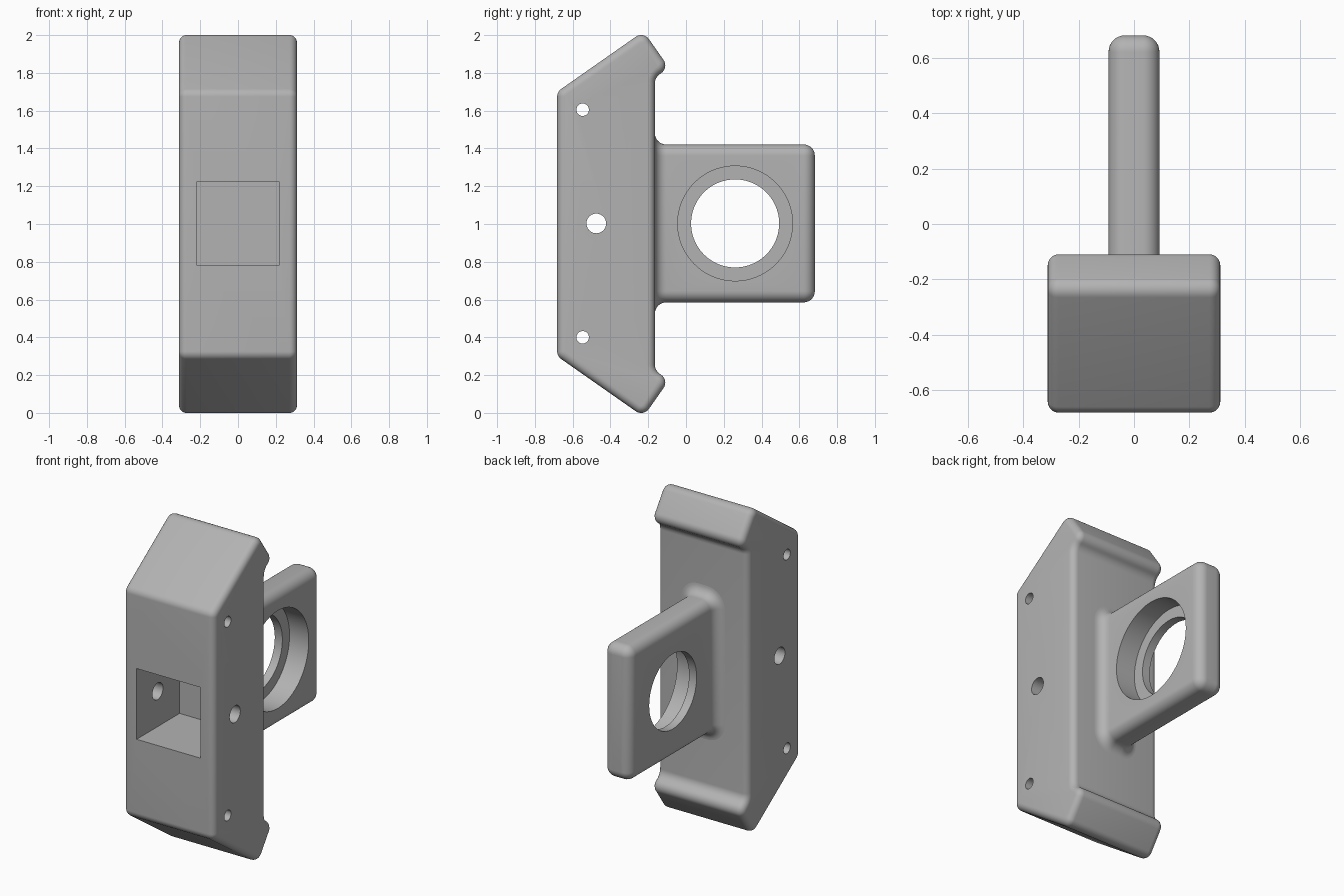
import bpy, bmesh, math
from mathutils import Vector, Matrix

if "Cube" in bpy.data.objects:
    bpy.data.objects.remove(bpy.data.objects["Cube"])

grey = bpy.data.materials.new("plain grey")
grey.use_nodes = True
COLOUR = (0.45, 0.45, 0.45, 1)
grey.diffuse_color = COLOUR
grey.node_tree.nodes["Principled BSDF"].inputs["Base Color"].default_value = COLOUR


def make(name, bm):
    bmesh.ops.recalc_face_normals(bm, faces=bm.faces)
    mesh = bpy.data.meshes.new(name)
    bm.to_mesh(mesh)
    bm.free()
    mesh.materials.append(grey)
    obj = bpy.data.objects.new(name, mesh)
    bpy.context.collection.objects.link(obj)
    return obj


def rounded(corners, steps=8):
    """Round each (y, z, radius) corner of a closed outline."""
    out = []
    for i, (y, z, r) in enumerate(corners):
        p = Vector((y, z))
        a = (Vector(corners[i - 1][:2]) - p).normalized()
        b = (Vector(corners[(i + 1) % len(corners)][:2]) - p).normalized()
        half = a.angle(b) / 2
        centre = p + (a + b).normalized() * r / math.sin(half)
        start = p + a * r / math.tan(half) - centre
        end = p + b * r / math.tan(half) - centre
        turn = start.angle(end)
        for k in range(steps + 1):
            t = k / steps
            out.append(centre + (start * math.sin((1 - t) * turn)
                                 + end * math.sin(t * turn)) / math.sin(turn))
    return out


def cylinder_cutter(name, x0, x1, y, z, radius, segments):
    bm = bmesh.new()
    bmesh.ops.create_cone(bm, cap_ends=True, segments=segments, radius1=radius,
                          radius2=radius, depth=x1 - x0,
                          matrix=Matrix.Translation(((x0 + x1) / 2, y, z))
                          @ Matrix.Rotation(math.pi / 2, 4, 'Y'))
    return make(name, bm)


def cut(target, cutter):
    mod = target.modifiers.new(cutter.name, 'BOOLEAN')
    mod.operation = 'DIFFERENCE'
    mod.solver = 'EXACT'
    mod.object = cutter
    cutter.hide_render = True
    cutter.hide_set(True)


def finish(obj):
    """Apply the cuts, drop the cutters and smooth the roundings."""
    cutters = [m.object for m in obj.modifiers]
    bpy.ops.object.select_all(action='DESELECT')
    obj.select_set(True)
    bpy.context.view_layer.objects.active = obj
    for m in list(obj.modifiers):
        bpy.ops.object.modifier_apply(modifier=m.name)
    for c in cutters:
        bpy.data.objects.remove(c)
    bpy.ops.object.shade_smooth_by_angle(angle=math.radians(30))


# Body: hooked side outline, extruded across x, with rounded side edges
WIDTH, EDGE, BACK = 0.312, 0.04, -0.165
upper = [(BACK, 1.775, 0.06), (-0.09, 1.827, 0.05),
         (-0.225, 2.02, 0.05), (-0.682, 1.70, 0.05)]
lower = [(y, 2 - z, r) for y, z, r in reversed(upper)]
bm = bmesh.new()
outline = [bm.verts.new((-WIDTH, p.x, p.y)) for p in rounded(upper + lower)]
cap = bm.faces.new(outline)
ext = bmesh.ops.extrude_face_region(bm, geom=[cap], use_keep_orig=True)
bmesh.ops.translate(bm, vec=(2 * WIDTH, 0, 0),
                    verts=[g for g in ext["geom"] if isinstance(g, bmesh.types.BMVert)])
bmesh.ops.recalc_face_normals(bm, faces=bm.faces)
rims = [e for e in bm.edges if abs(e.verts[0].co.x - e.verts[1].co.x) < 0.001]
bmesh.ops.bevel(bm, geom=rims, offset=EDGE, segments=6, profile=0.5,
                affect='EDGES', clamp_overlap=False)
body = make("body", bm)

# Front pocket and cross holes
bm = bmesh.new()
bmesh.ops.create_cube(bm, size=1, matrix=Matrix.Translation((0, -0.53, 1.003))
                      @ Matrix.Diagonal((0.44, 0.54, 0.44, 1)))
cut(body, make("pocket_cutter", bm))
for name, y, z, r in (("middle", -0.475, 1.003, 0.052),
                      ("upper", -0.547, 1.605, 0.033),
                      ("lower", -0.547, 0.4, 0.033)):
    cut(body, cylinder_cutter(name + "_hole_cutter", -0.5, 0.5, y, z, r, 40))
finish(body)

# Tab: rounded-rectangle rings lofted along y, flared at the root, rounded at the end
HALF_X, HALF_Z, ROUND, FLARE, END = 0.092, 0.418, 0.06, 0.06, 0.682
STEPS = 8
quarter = [k / STEPS * math.pi / 2 for k in range(STEPS + 1)]
rings = [(-0.2, FLARE)]
rings += [(BACK + FLARE * (1 - math.cos(a)), FLARE * (1 - math.sin(a))) for a in quarter]
rings += [(END - ROUND * (1 - math.sin(a)), 0.97 * ROUND * (math.cos(a) - 1)) for a in quarter]
bm = bmesh.new()
loops = []
for y, grow in rings:
    loop = []
    for c in range(4):
        sx = 1 if c in (0, 3) else -1
        sz = 1 if c < 2 else -1
        for q in quarter:
            a = q + c * math.pi / 2
            loop.append(bm.verts.new((
                sx * (HALF_X - ROUND) + (ROUND + grow) * math.cos(a), y,
                1.003 + sz * (HALF_Z - ROUND) + (ROUND + grow) * math.sin(a))))
    loops.append(loop)
for la, lb in zip(loops, loops[1:]):
    for i in range(len(la)):
        j = (i + 1) % len(la)
        bm.faces.new((la[i], la[j], lb[j], lb[i]))
bm.faces.new(loops[0])
bm.faces.new(loops[-1])
tab = make("tab", bm)

# Through bore with a wider counterbore on the left side
cut(tab, cylinder_cutter("bore_cutter", -0.5, 0.5, 0.26, 1.003, 0.233, 96))
cut(tab, cylinder_cutter("counterbore_cutter", -0.04, 0.5, 0.26, 1.003, 0.304, 96))
finish(tab)
